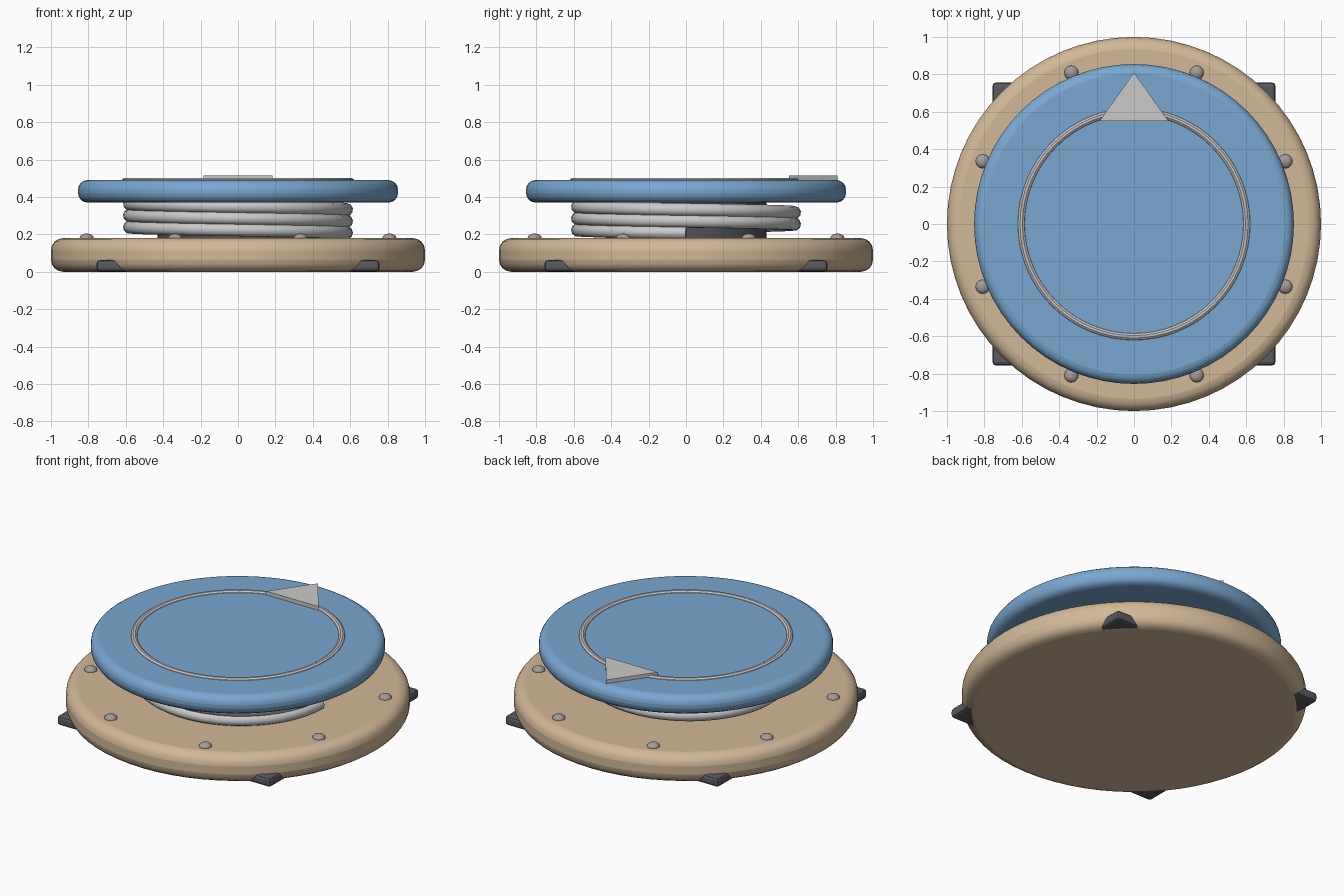
import bpy
import bmesh
from math import cos, sin, pi, radians

old = bpy.data.objects.get("Cube")
if old:
    bpy.data.objects.remove(old, do_unlink=True)


def material(name, r, g, b):
    m = bpy.data.materials.new(name)
    m.use_nodes = True
    m.diffuse_color = (r, g, b, 1)
    m.node_tree.nodes["Principled BSDF"].inputs["Base Color"].default_value = (r, g, b, 1)
    return m


tan = material("tan", 0.65, 0.48, 0.31)
blue = material("blue", 0.19, 0.39, 0.64)
silver = material("silver", 0.59, 0.59, 0.59)
ring_grey = material("ring grey", 0.57, 0.56, 0.55)
charcoal = material("charcoal", 0.10, 0.10, 0.12)
core_grey = material("core grey", 0.09, 0.09, 0.095)
bolt_grey = material("bolt grey", 0.38, 0.33, 0.33)


def finish(obj, name, mat, bevel=0, segments=4, smooth=True):
    obj.name = name
    obj.data.materials.append(mat)
    if smooth:
        bpy.ops.object.shade_smooth_by_angle(angle=radians(35))
    if bevel:
        mod = obj.modifiers.new("rounded edge", 'BEVEL')
        mod.width = bevel
        mod.segments = segments
        mod.limit_method = 'ANGLE'
    return obj


def disc(name, radius, bottom, top, mat, bevel=0):
    bpy.ops.mesh.primitive_cylinder_add(vertices=64, radius=radius, depth=top - bottom,
                                        location=(0, 0, (top + bottom) / 2))
    return finish(bpy.context.object, name, mat, bevel)


# Stacked round plates and the core between them
disc("base_plate", 1.0, 0, 0.18, tan, 0.065)
disc("core", 0.43, 0.17, 0.38, core_grey)
disc("top_plate", 0.855, 0.37, 0.49, blue, 0.05)

# Corner feet poking out from under the base
for i in range(4):
    a = pi / 4 + i * pi / 2
    bpy.ops.mesh.primitive_cube_add(size=1, location=(0.9 * cos(a), 0.9 * sin(a), 0.032))
    foot = bpy.context.object
    foot.scale = (0.24, 0.24, 0.06)
    bpy.ops.object.transform_apply(location=False, rotation=False, scale=True)
    finish(foot, f"foot_{i + 1}", charcoal, 0.018, 2, smooth=False)

# Bolts around the base rim
for i in range(8):
    a = pi / 8 + i * pi / 4
    bpy.ops.mesh.primitive_uv_sphere_add(segments=12, ring_count=8, radius=0.038,
                                         location=(0.876 * cos(a), 0.876 * sin(a), 0.18))
    bolt = bpy.context.object
    bolt.scale.z = 0.65
    finish(bolt, f"bolt_{i + 1}", bolt_grey)

# Spring coil wound clockwise upward around the core
curve = bpy.data.curves.new("spring_coil", 'CURVE')
curve.dimensions = '3D'
curve.bevel_depth = 0.035
curve.bevel_resolution = 3
curve.use_fill_caps = True
turns, steps, pitch = 2.5, 48, 0.062
count = int(turns * steps) + 1
spline = curve.splines.new('POLY')
spline.points.add(count - 1)
for i, p in enumerate(spline.points):
    a = -2 * pi * i / steps
    p.co = (0.58 * cos(a), 0.58 * sin(a), 0.208 + pitch * i / steps, 1)
spline.use_smooth = True
curve.materials.append(silver)
bpy.context.collection.objects.link(bpy.data.objects.new("spring_coil", curve))

# Raised ring on the top plate
bpy.ops.mesh.primitive_torus_add(major_segments=64, minor_segments=10, major_radius=0.603,
                                 minor_radius=0.021, location=(0, 0, 0.481))
finish(bpy.context.object, "top_ring", ring_grey)

# Triangular pointer
bm = bmesh.new()
face = bm.faces.new([bm.verts.new(c) for c in
                     [(-0.185, 0.55, 0.485), (0.185, 0.55, 0.485), (0, 0.81, 0.485)]])
grown = bmesh.ops.extrude_face_region(bm, geom=[face])
bmesh.ops.translate(bm, vec=(0, 0, 0.029),
                    verts=[v for v in grown["geom"] if isinstance(v, bmesh.types.BMVert)])
bmesh.ops.recalc_face_normals(bm, faces=bm.faces)
mesh = bpy.data.meshes.new("pointer")
bm.to_mesh(mesh)
bm.free()
mesh.materials.append(silver)
bpy.context.collection.objects.link(bpy.data.objects.new("pointer", mesh))
